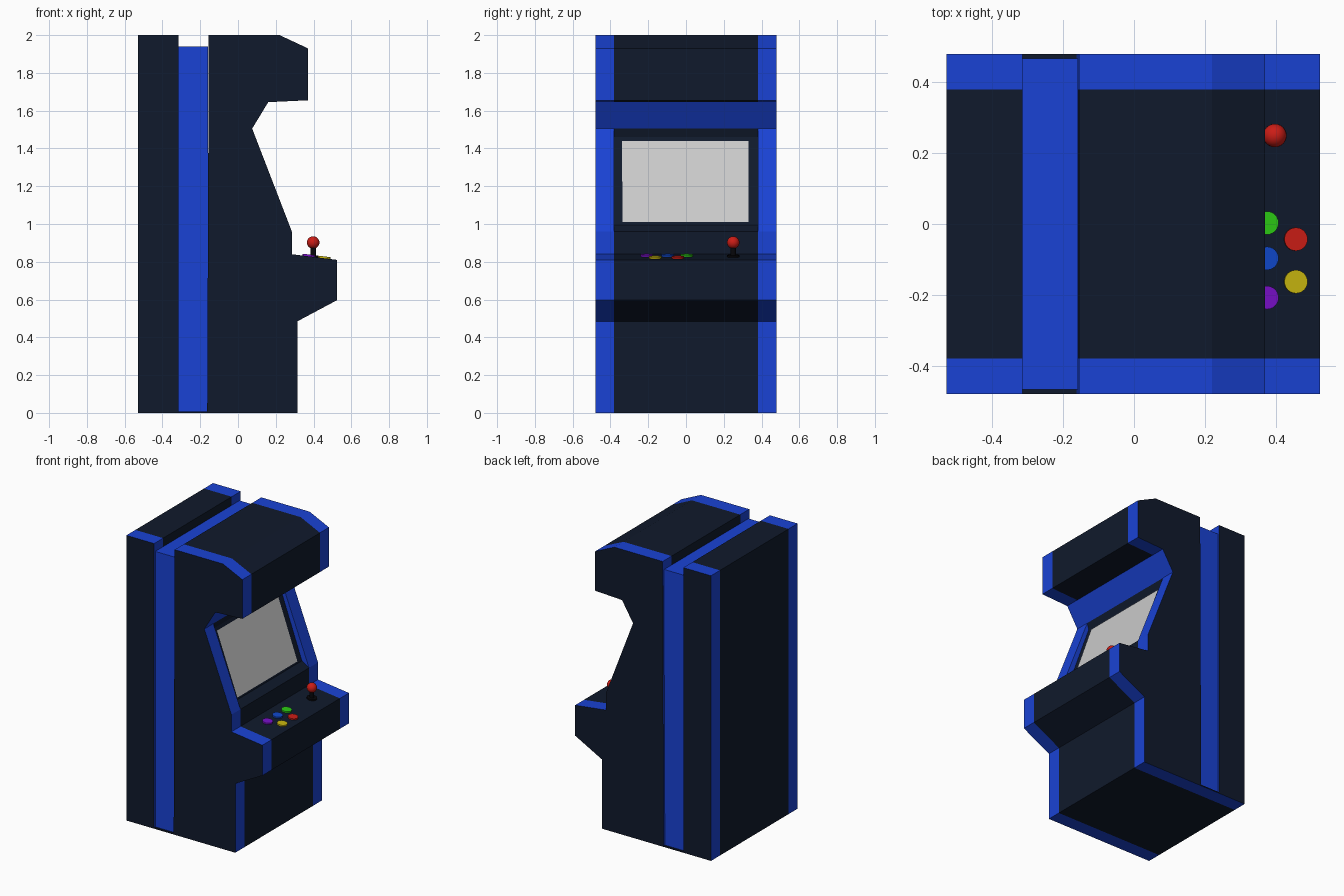
import bpy, bmesh
from math import atan2
from mathutils import Vector

if "Cube" in bpy.data.objects:
    bpy.data.objects.remove(bpy.data.objects["Cube"])


def mat(name, r, g, b):
    m = bpy.data.materials.new(name)
    m.diffuse_color = (r, g, b, 1)
    m.use_nodes = True
    m.node_tree.nodes["Principled BSDF"].inputs["Base Color"].default_value = m.diffuse_color
    return m


NAVY = mat("navy", 0.005, 0.010, 0.025)
BLUE = mat("blue", 0.010, 0.055, 0.66)
BLACK = mat("black", 0.002, 0.002, 0.003)
RED = mat("red", 0.60, 0.012, 0.008)
GREEN = mat("green", 0.025, 0.60, 0.007)
YELLOW = mat("yellow", 0.58, 0.47, 0.005)
PURPLE = mat("purple", 0.19, 0.005, 0.58)
BUTTON_BLUE = mat("button_blue", 0.005, 0.065, 0.60)


def slab(name, outer, inner=None, paint=None):
    """Sweep a side profile across y: blue trim on the cheeks, navy between.
    inner replaces the profile between the cheeks; paint overrides edge colours."""
    inner, paint = inner or outer, paint or {}
    sections = [(-0.48, outer), (-0.38, outer), (-0.38, inner),
                (0.38, inner), (0.38, outer), (0.48, outer)]
    bm = bmesh.new()
    verts = {}

    def vert(x, y, z):
        key = (x, y, z)
        if key not in verts:
            verts[key] = bm.verts.new(key)
        return verts[key]

    rings = [[vert(x, y, z) for x, z in prof] for y, prof in sections]
    n = len(outer)
    for k in range(5):
        for i in range(n):
            j = (i + 1) % n
            corners = [rings[k][i], rings[k][j], rings[k + 1][j], rings[k + 1][i]]
            corners = list(dict.fromkeys(corners))
            if len(corners) > 2:
                f = bm.faces.new(corners)
                f.material_index = paint.get(i, 0 if k == 2 else 1)
    bm.faces.new(rings[0])
    bm.faces.new(rings[-1])
    bmesh.ops.recalc_face_normals(bm, faces=bm.faces)
    mesh = bpy.data.meshes.new(name)
    bm.to_mesh(mesh)
    bm.free()
    for m in (NAVY, BLUE):
        mesh.materials.append(m)
    ob = bpy.data.objects.new(name, mesh)
    bpy.context.collection.objects.link(ob)
    return ob


def finish(name, material, smooth=True):
    ob = bpy.context.object
    ob.name = name
    if material:
        ob.data.materials.append(material)
    if smooth:
        bpy.ops.object.shade_smooth_by_angle()
    return ob


def box(name, lo, hi, material):
    lo, hi = Vector(lo), Vector(hi)
    bpy.ops.mesh.primitive_cube_add(size=1, location=(lo + hi) / 2)
    bpy.context.object.scale = hi - lo
    return finish(name, material, False)


def disc(name, x, y, z, r, h, material, tilt=0.0):
    bpy.ops.mesh.primitive_cylinder_add(vertices=24, radius=r, depth=h,
                                        location=(x, y, z), rotation=(0, tilt, 0))
    return finish(name, material)


# Main cabinet: the screen bay is sunk between the cheeks
lower = [(-0.163, 0), (0.315, 0), (0.315, 0.485), (0.525, 0.597), (0.525, 0.81),
         (0.285, 0.84), (0.285, 0.96)]
upper = [(0.075, 1.505), (0.16, 1.645), (0.37, 1.655), (0.37, 1.93),
         (0.22, 2.0), (-0.155, 2.0)]
cheek = lower + [(0.266, 1.01), (0.0923, 1.46)] + upper
bay = lower + [(0.230, 0.995), (0.063, 1.46)] + upper
slab("cabinet_body", cheek, bay, {9: 1})

# Rear slab, with the base strip and blue core joining it to the body
slab("cabinet_back", [(-0.53, 0), (-0.315, 0), (-0.315, 2.0), (-0.53, 2.0)])
slab("groove_base", [(-0.315, 0), (-0.163, 0), (-0.163, 0.008), (-0.315, 0.008)],
     paint={2: 0})
box("groove_core", (-0.315, -0.467, 0.008), (-0.158, 0.467, 1.94), BLUE)

# Screen, lying just proud of the bay panel
bm = bmesh.new()
bm.faces.new([bm.verts.new(c) for c in ((0.230, -0.335, 1.01), (0.230, 0.33, 1.01),
                                        (0.0755, 0.33, 1.44), (0.0755, -0.34, 1.44))])
mesh = bpy.data.meshes.new("screen")
bm.to_mesh(mesh)
bm.free()
bpy.context.collection.objects.link(bpy.data.objects.new("screen", mesh))

# Buttons on the sloping control panel
slope = 0.03 / 0.24
for label, x, y, m in (("green", 0.375, 0.003, GREEN), ("red", 0.457, -0.043, RED),
                       ("blue", 0.375, -0.097, BUTTON_BLUE),
                       ("yellow", 0.457, -0.163, YELLOW),
                       ("purple", 0.375, -0.208, PURPLE)):
    disc(label + "_button", x, y, 0.81 + (0.525 - x) * slope + 0.003,
         0.033, 0.014, m, atan2(slope, 1))

# Joystick
disc("joystick_collar", 0.398, 0.25, 0.829, 0.033, 0.012, BLACK, atan2(slope, 1))
disc("joystick_shaft", 0.398, 0.25, 0.853, 0.014, 0.06, BLACK)
bpy.ops.mesh.primitive_uv_sphere_add(segments=24, ring_count=16, radius=0.033,
                                     location=(0.398, 0.25, 0.902))
finish("joystick_ball", RED)
